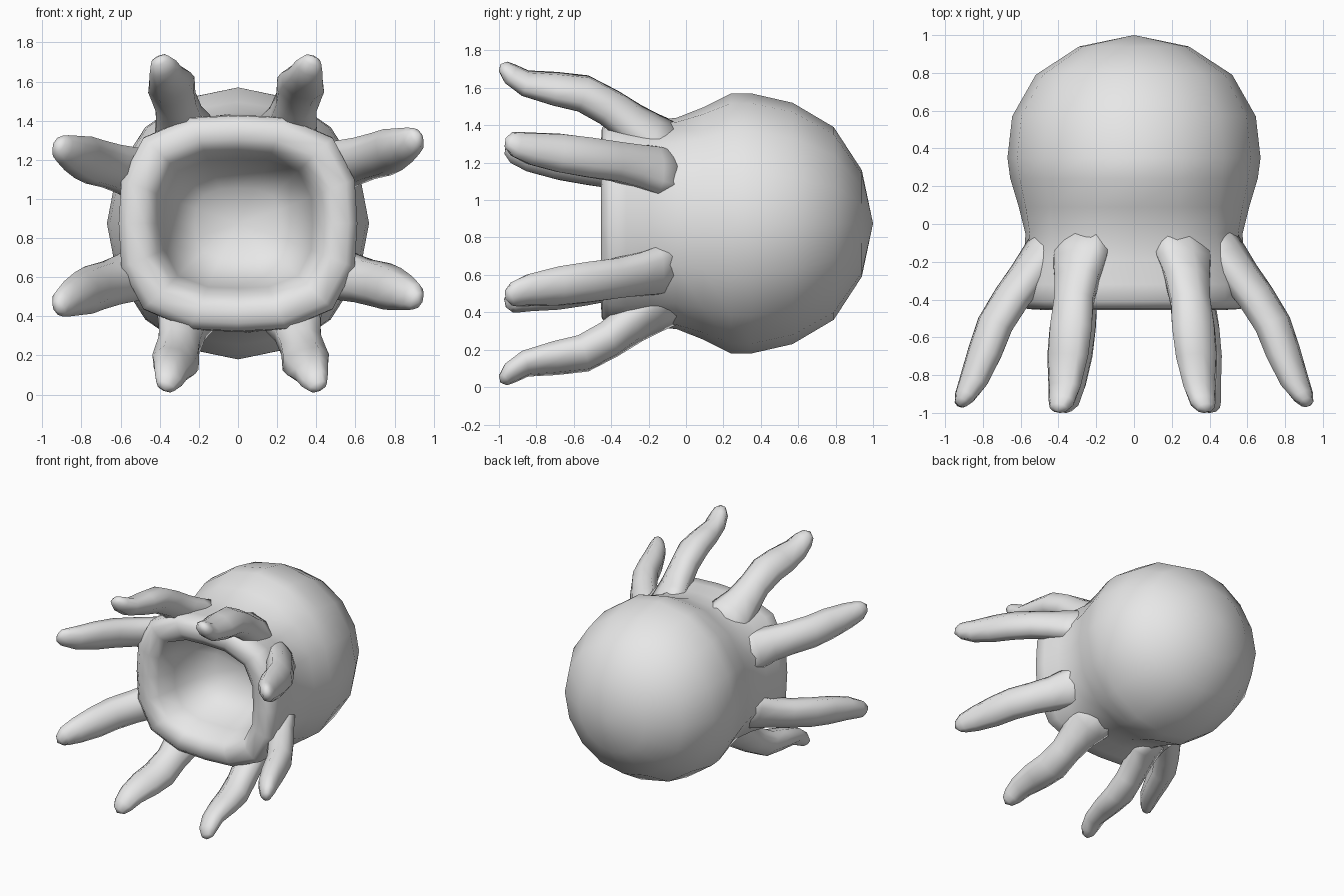
import bpy, bmesh, math
from mathutils import Vector

if "Cube" in bpy.data.objects:
    bpy.data.objects.remove(bpy.data.objects["Cube"])

CZ = 0.875
grey = bpy.data.materials.new("light grey")
grey.diffuse_color = (0.8, 0.8, 0.8, 1)
grey.use_nodes = True
grey.node_tree.nodes["Principled BSDF"].inputs["Base Color"].default_value = grey.diffuse_color


def loft(name, rings, start, end):
    """Skin a list of point rings, closing both ends on a pole point."""
    bm = bmesh.new()
    loops = [[bm.verts.new(p) for p in r] for r in rings]
    n = len(loops[0])
    for a, b in zip(loops, loops[1:]):
        for i in range(n):
            j = (i + 1) % n
            bm.faces.new((a[i], a[j], b[j], b[i]))
    for loop, pole in ((loops[0], start), (loops[-1], end)):
        v = bm.verts.new(pole)
        for i in range(n):
            bm.faces.new((loop[i], loop[(i + 1) % n], v))
    bmesh.ops.recalc_face_normals(bm, faces=bm.faces)
    for f in bm.faces:
        f.smooth = True
    mesh = bpy.data.meshes.new(name)
    bm.to_mesh(mesh)
    bm.free()
    mesh.materials.append(grey)
    ob = bpy.data.objects.new(name, mesh)
    bpy.context.collection.objects.link(ob)
    return ob


def superellipse(y, hx, hz, p, n=16):
    pts = []
    for i in range(n):
        a = 2 * math.pi * i / n
        c, s = math.cos(a), math.sin(a)
        k = (abs(c) ** p + abs(s) ** p) ** (-1 / p)
        pts.append((hx * k * c, y, CZ + hz * k * s))
    return pts


# Body: round head, narrow neck, rounded-square rim, then the hollow mouth
profile = [
    (0.94, 0.29, 0.285, 2), (0.79, 0.52, 0.515, 2), (0.57, 0.645, 0.645, 2),
    (0.35, 0.67, 0.695, 2), (0.24, 0.655, 0.695, 2), (0.09, 0.61, 0.62, 2.2),
    (-0.05, 0.575, 0.565, 2.5), (-0.19, 0.58, 0.55, 2.8),
    (-0.32, 0.605, 0.555, 3), (-0.41, 0.61, 0.55, 3),
    (-0.45, 0.565, 0.51, 3), (-0.455, 0.48, 0.43, 3.2),
    (-0.41, 0.42, 0.37, 3.3), (-0.26, 0.38, 0.33, 3.3),
    (-0.08, 0.33, 0.28, 3.2), (0.03, 0.22, 0.18, 3)]
loft("body", [superellipse(*r) for r in profile], (0, 1, CZ), (0, 0.06, CZ))


def tentacle(name, path, widths, thick, n=8):
    """Tapered tube, wide around the body axis and thin away from it."""
    pts = [Vector(p) for p in path]
    rings = []
    for i, p in enumerate(pts):
        t = (pts[min(i + 1, len(pts) - 1)] - pts[max(i - 1, 0)]).normalized()
        out = Vector((p.x, 0, p.z - CZ))
        u = t.cross(out).normalized()
        v = u.cross(t)
        rings.append([p + u * widths[i] * math.cos(2 * math.pi * k / n)
                      + v * thick[i] * math.sin(2 * math.pi * k / n)
                      for k in range(n)])
    tip = pts[-1] + (pts[-1] - pts[-2]).normalized() * 0.025
    loft(name, rings, pts[0], tip)


# Upper and lower tentacles share one S-curve, mirrored in z
ys = (-0.05, -0.18, -0.29, -0.41, -0.55, -0.70, -0.86, -0.94, -0.975)
rise = (0.43, 0.465, 0.535, 0.62, 0.695, 0.72, 0.75, 0.80, 0.835)
wide = (0.17, 0.17, 0.135, 0.115, 0.125, 0.12, 0.095, 0.075, 0.05)
thin = (0.07, 0.10, 0.10, 0.10, 0.098, 0.085, 0.065, 0.055, 0.035)
for name, sign, x0, x1 in (("upper_right_tentacle", 1, 0.25, 0.38),
                           ("upper_left_tentacle", 1, -0.27, -0.40),
                           ("lower_right_tentacle", -1, 0.27, 0.41),
                           ("lower_left_tentacle", -1, -0.26, -0.37)):
    path = [(x0 + (x1 - x0) * i / 8, y, CZ + sign * r)
            for i, (y, r) in enumerate(zip(ys, rise))]
    tentacle(name, path, wide, thin)

# Side tentacles sweep outward and forward
ys = (-0.04, -0.16, -0.27, -0.385, -0.53, -0.68, -0.83, -0.91, -0.945)
xs = (0.44, 0.49, 0.56, 0.645, 0.735, 0.79, 0.85, 0.895, 0.915)
wide = (0.15, 0.15, 0.13, 0.12, 0.12, 0.115, 0.095, 0.075, 0.05)
thin = (0.06, 0.09, 0.095, 0.095, 0.095, 0.09, 0.075, 0.055, 0.035)
for name, sign, z0, z1 in (("right_high_tentacle", 1, 1.14, 1.32),
                           ("left_high_tentacle", -1, 1.10, 1.28),
                           ("right_low_tentacle", 1, 0.64, 0.48),
                           ("left_low_tentacle", -1, 0.65, 0.44)):
    path = [(sign * x, y, z0 + (z1 - z0) * i / 8)
            for i, (x, y) in enumerate(zip(xs, ys))]
    tentacle(name, path, wide, thin)
